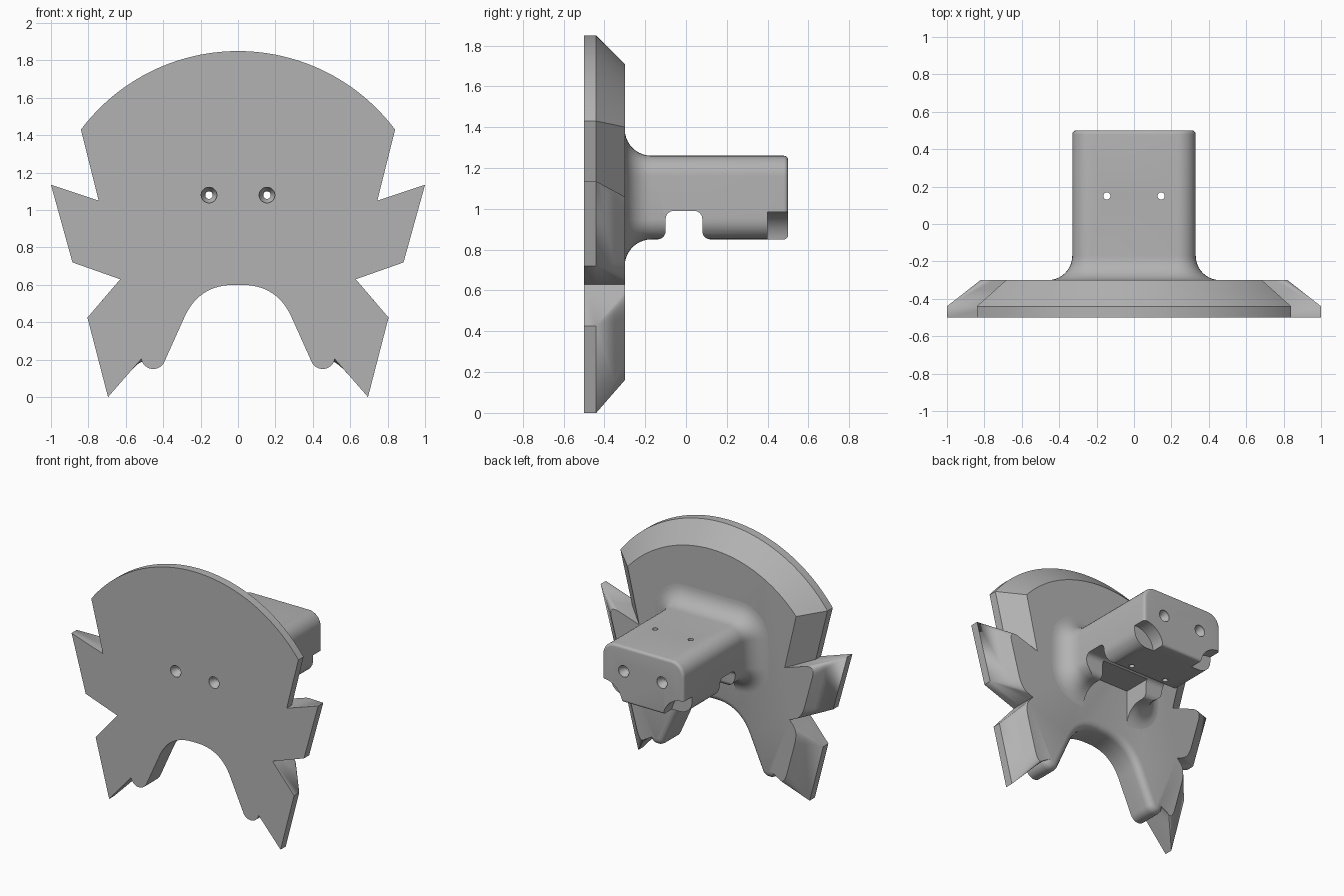
import bpy, bmesh, math
from mathutils import Vector

if "Cube" in bpy.data.objects:
    bpy.data.objects.remove(bpy.data.objects["Cube"], do_unlink=True)

grey = bpy.data.materials.new("mid_grey")
grey.use_nodes = True
grey.diffuse_color = (0.45, 0.45, 0.45, 1)
grey.node_tree.nodes["Principled BSDF"].inputs["Base Color"].default_value = (0.45, 0.45, 0.45, 1)


def loft(name, rings):
    """Closed solid through rings that all have the same number of points."""
    bm = bmesh.new()
    loops = [[bm.verts.new(p) for p in ring] for ring in rings]
    n = len(loops[0])
    for a, b in zip(loops, loops[1:]):
        for i in range(n):
            j = (i + 1) % n
            bm.faces.new((a[i], a[j], b[j], b[i]))
    bm.faces.new(loops[0])
    bm.faces.new(loops[-1])
    bmesh.ops.remove_doubles(bm, verts=bm.verts, dist=1e-5)
    bmesh.ops.recalc_face_normals(bm, faces=bm.faces)
    mesh = bpy.data.meshes.new(name)
    bm.to_mesh(mesh)
    bm.free()
    mesh.materials.append(grey)
    obj = bpy.data.objects.new(name, mesh)
    bpy.context.collection.objects.link(obj)
    return obj


def circle(r, n=32):
    return [(r * math.cos(math.tau * i / n), r * math.sin(math.tau * i / n)) for i in range(n)]


def arc(cx, cy, r, start, end, n=6):
    angles = [math.radians(start + (end - start) * i / n) for i in range(n + 1)]
    return [(cx + r * math.cos(a), cy + r * math.sin(a)) for a in angles]


def curve(a, c, b, n=8):
    a, c, b = Vector(a), Vector(c), Vector(b)
    ts = [i / n for i in range(n + 1)]
    return [tuple(a * (1 - t) ** 2 + c * 2 * t * (1 - t) + b * t * t) for t in ts]


# Plate half outline: (front point, back point, rounded edge?)
half = []


def add(front, back, rounded=False):
    half.extend((f, b, rounded) for f, b in zip(front, back))


def corner(front, a, c, b):
    back = curve(a, c, b)
    add([front] * len(back), back)


add(arc(0, 0.8, 1.05, 90, 36.87, 24), arc(0, 0.8, 0.91, 90, 41.3, 24))      # domed top
add([(0.745, 1.05)], [(0.59, 1.0)])                                        # upper notch
corner((1, 1.135), (0.75, 1.052), (0.841, 1.082), (0.815, 0.99))           # ear tip
corner((0.885, 0.72), (0.75, 0.75), (0.725, 0.663), (0.665, 0.643))        # ear base
add([(0.63, 0.63)], [(0.63, 0.63)])                                        # lower notch
corner((0.805, 0.425), (0.66, 0.595), (0.695, 0.554), (0.672, 0.465))      # leg shoulder
corner((0.695, 0.0), (0.612, 0.24), (0.583, 0.129), (0.545, 0.172))        # leg tip
add(arc(0.453, 0.215, 0.065, -10, -155, 12),
    arc(0.453, 0.215, 0.02, -10, -155, 12), True)                          # small nub
add(curve((0.285, 0.43), (0.21, 0.595), (0.03, 0.6), 14) + [(0, 0.6)],
    curve((0.33, 0.45), (0.24, 0.645), (0.03, 0.65), 14) + [(0, 0.65)], True)  # arch

outline = half + [((-f[0], f[1]), (-b[0], b[1]), r) for f, b, r in reversed(half[1:-1])]


def plate_ring(y):
    ring = []
    for f, b, rounded in outline:
        if rounded:
            u = max(0, (y + 0.35) / 0.05)
            t = 1 - math.sqrt(max(0, 1 - u * u))
        else:
            t = max(0, (y + 0.44) / 0.14)
        ring.append((f[0] + (b[0] - f[0]) * t, y, f[1] + (b[1] - f[1]) * t))
    return ring


plate = loft("face_plate", [plate_ring(y) for y in (-0.5, -0.44, -0.35, -0.33, -0.315, -0.305, -0.3)])


# Mounting block with a flared foot and softly rounded end
def block_ring(y, grow):
    r = 0.1 + grow
    pts = []
    for sx, sz, start in ((1, 1, 0), (-1, 1, 90), (-1, -1, 180), (1, -1, 270)):
        pts += arc(sx * 0.23, 1.055 + sz * 0.105, r, start, start + 90, 8)
    return [(x, y, z) for x, z in pts]


steps = [block_ring(-0.31, 0.13)]
for i in range(11):
    a = math.radians(9 * i)
    steps.append(block_ring(-0.3 + 0.13 * (1 - math.cos(a)), 0.13 * (1 - math.sin(a))))
for i in range(6):
    a = math.radians(18 * i)
    steps.append(block_ring(0.48 + 0.02 * math.sin(a), -0.02 * (1 - math.cos(a))))
block = loft("mounting_block", steps)

# Cutters
screw_holes, block_cuts = [], []
for side in (1, -1):
    profile = ((-0.52, 0.042), (-0.49, 0.042), (-0.45, 0.02), (0.45, 0.02), (0.49, 0.042), (0.52, 0.042))
    screw_holes.append(loft("screw_hole_cutter", [
        [(side * 0.155 + x, y, 1.08 + z) for x, z in circle(r)] for y, r in profile]))
    block_cuts.append(loft("pin_hole_cutter", [
        [(side * 0.145 + x, 0.15 + y, z) for x, y in circle(0.019)] for z in (0.7, 1.4)]))
    block_cuts.append(loft("corner_scallop_cutter", [
        [(side * 0.32 + x, y, 0.83 + z) for x, z in circle(0.155, 48)] for y in (0.4, 0.6)]))

slot = ([(-0.14, 0.8)] + arc(-0.14, 0.89, 0.04, -90, 0) + arc(-0.06, 0.95, 0.04, 180, 90)
        + arc(0.04, 0.95, 0.04, 90, 0) + arc(0.12, 0.89, 0.04, 180, 270) + [(0.12, 0.8)])
block_cuts.append(loft("cross_slot_cutter", [[(x, y, z) for y, z in slot] for x in (-0.6, 0.6)]))
block_cuts.append(loft("pocket_cutter", [
    [(-0.19, y, 0.6), (0.19, y, 0.6), (0.19, y, 0.98), (-0.19, y, 0.98)] for y in (-0.4, 0.0)]))


def finish(obj, cutters):
    bpy.ops.object.select_all(action="DESELECT")
    bpy.context.view_layer.objects.active = obj
    obj.select_set(True)
    for cutter in cutters:
        cutter.hide_render = True
        mod = obj.modifiers.new("cut", "BOOLEAN")
        mod.operation = "DIFFERENCE"
        mod.solver = "EXACT"
        mod.object = cutter
        bpy.ops.object.modifier_apply(modifier=mod.name)
    bpy.ops.object.shade_smooth_by_angle(angle=math.radians(28))


finish(plate, screw_holes)
finish(block, screw_holes + block_cuts)
for cutter in screw_holes + block_cuts:
    bpy.data.objects.remove(cutter, do_unlink=True)
